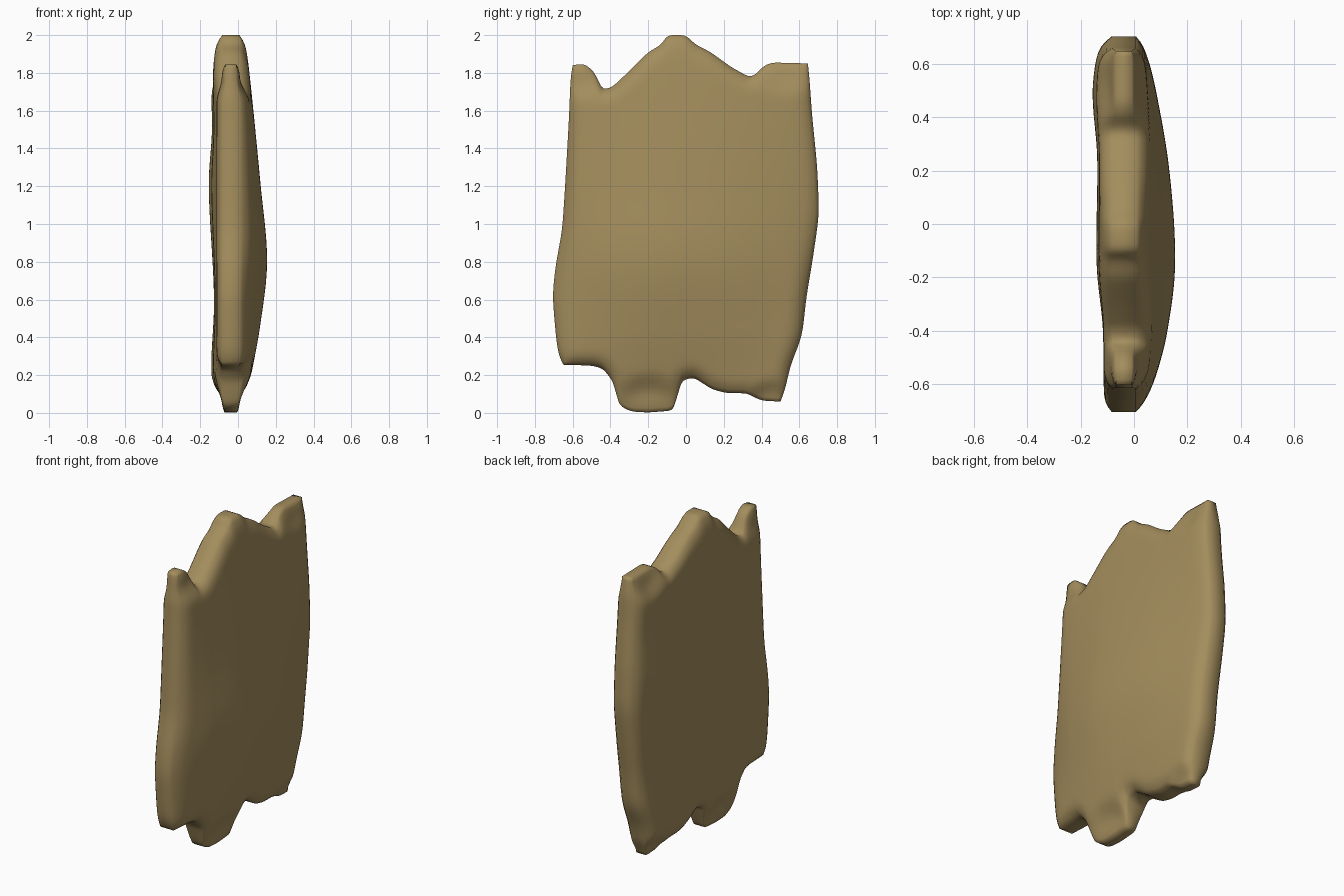
import bpy, bmesh, math
from mathutils import Vector
from mathutils.geometry import intersect_point_line

cube = bpy.data.objects.get("Cube")
if cube:
    bpy.data.objects.remove(cube)

N = 84            # grid cells per direction
MID = -0.038      # middle plane of the slab
RIM = 0.045       # half width of the flat rim
ROUND = 0.085     # width of the rounded border

# Ragged outline as four (y, z) edges
FRONT = [(-.65, .255), (-.675, .29), (-.69, .42), (-.707, .62), (-.692, .77), (-.655, .97),
         (-.64, 1.2), (-.62, 1.55), (-.61, 1.8), (-.6, 1.84)]
BACK = [(.5, .06), (.522, .1), (.55, .25), (.615, .4), (.635, .6), (.672, .82), (.705, 1.05),
        (.695, 1.3), (.665, 1.6), (.652, 1.8), (.645, 1.85)]
TOP = [(-.6, 1.84), (-.54, 1.85), (-.49, 1.81), (-.44, 1.71), (-.39, 1.725), (-.3, 1.81),
       (-.2, 1.91), (-.13, 1.95), (-.1, 2), (0, 2), (.05, 1.95), (.13, 1.91), (.24, 1.83),
       (.34, 1.775), (.38, 1.8), (.4, 1.83), (.45, 1.855), (.645, 1.85)]
BOTTOM = [(-.65, .255), (-.5, .25), (-.44, .235), (-.39, .17), (-.35, .035), (-.29, .005),
          (-.2, 0), (-.07, .01), (-.02, .17), (.04, .185), (.14, .12), (.22, .1), (.32, .1),
          (.4, .06), (.5, .055)]

# Thin torn tips: (y, z, reach)
TIPS = [(-.57, 1.88, .24), (.53, 1.93, .26), (-.2, -.04, .26), (.45, .03, .15)]


def resample(points):
    """N + 1 evenly spaced points along a polyline."""
    pts = [Vector(p) for p in points]
    lens = [(b - a).length for a, b in zip(pts, pts[1:])]
    out, total = [], sum(lens)
    for k in range(N + 1):
        s, i = total * k / N, 0
        while i < len(lens) - 1 and s > lens[i]:
            s -= lens[i]
            i += 1
        out.append(pts[i].lerp(pts[i + 1], min(s / lens[i], 1)))
    return out


def edge(points, passes):
    """Resampled outline edge with softened corners."""
    line = resample(points)
    for _ in range(passes):
        inner = [(a + 2 * b + c) / 4 for a, b, c in zip(line, line[1:], line[2:])]
        line = [line[0]] + inner + [line[-1]]
    return line


def ramp(keys, t):
    """Smooth curve through (position, value) keys."""
    t = min(max(t, keys[0][0]), keys[-1][0])
    last = len(keys) - 1

    def slope(k):
        (a, p), (b, q) = keys[max(k - 1, 0)], keys[min(k + 1, last)]
        return (q - p) / (b - a)

    i = 0
    while i < last - 1 and t > keys[i + 1][0]:
        i += 1
    (a, p), (b, q) = keys[i], keys[i + 1]
    w = b - a
    f = (t - a) / w
    g = 1 - f
    return (p * (1 + 2 * f) + slope(i) * w * f) * g * g + (q * (1 + 2 * g) - slope(i + 1) * w * g) * f * f


front, back = edge(FRONT, 12), edge(BACK, 12)
top, bottom = edge(TOP, 2), edge(BOTTOM, 2)
rim_loop = bottom + back[1:] + top[::-1][1:] + front[::-1][1:-1]


def patch(i, j):
    """Blend the four edges into a filled sheet."""
    u, v = i / N, j / N
    corners = (bottom[0].lerp(bottom[-1], u)).lerp(top[0].lerp(top[-1], u), v)
    return bottom[i].lerp(top[i], v) + front[j].lerp(back[j], u) - corners


def rim_distance(p):
    best = 9
    for a, b in zip(rim_loop, rim_loop[1:] + rim_loop[:1]):
        if (a - p).length < best + .05:
            q, f = intersect_point_line(p, a, b)
            f = min(max(f, 0), 1)
            best = min(best, (a.lerp(b, f) - p).length)
    return best


def tip_weight(p):
    w = max(1 - (p - Vector((y, z))).length / r for y, z, r in TIPS)
    w = min(max(w * 2, 0), 1)
    return w * w * (3 - 2 * w)


def depth(p, side):
    """Surface x of the broad left (+1) or right (-1) face."""
    y, z = p
    if side > 0:
        hump = ramp([(-.7, 0), (-.55, .45), (-.4, .76), (-.15, 1), (.2, .82), (.5, .4), (.7, 0)], y)
        hump *= ramp([(0, 0), (.2, .3), (.45, .68), (.8, 1), (1.2, .72), (1.8, .22), (2, 0)], z)
        full = .034 + .12 * hump
    else:
        hump = ramp([(-.7, .1), (-.4, .1), (-.15, .65), (.25, .6), (.5, 1), (.7, .4)], y)
        hump *= ramp([(0, 0), (.2, .7), (.6, .35), (1.2, 1), (1.5, .6), (1.8, .7), (2, 0)], z)
        full = -.112 - .043 * hump
    thin = tip_weight(p)
    full += (MID + side * .05 - full) * thin
    start = MID + side * RIM * (1 - .35 * thin)
    d = min(rim_distance(p) / ROUND, 1)
    return start + (full - start) * math.sqrt(max(0, 1 - (1 - d) ** 2))


# Slab body: two bulged sheets joined along the rim
bm = bmesh.new()
sheets = {}
for side in (1, -1):
    grid = [[None] * (N + 1) for _ in range(N + 1)]
    for i in range(N + 1):
        for j in range(N + 1):
            p = patch(i, j)
            grid[i][j] = bm.verts.new((depth(p, side), p.x, p.y))
    for i in range(N):
        for j in range(N):
            bm.faces.new((grid[i][j], grid[i + 1][j], grid[i + 1][j + 1], grid[i][j + 1]))
    sheets[side] = grid

ring = [(i, 0) for i in range(N)] + [(N, j) for j in range(N)]
ring += [(i, N) for i in range(N, 0, -1)] + [(0, j) for j in range(N, 0, -1)]
for (a, b), (c, d) in zip(ring, ring[1:] + ring[:1]):
    bm.faces.new((sheets[1][a][b], sheets[1][c][d], sheets[-1][c][d], sheets[-1][a][b]))

# Relax the sheets so the bulges flow together
inner = [g[i][j] for g in sheets.values() for i in range(1, N) for j in range(1, N)]
for _ in range(4):
    bmesh.ops.smooth_vert(bm, verts=inner, factor=.5, use_axis_x=True)
bmesh.ops.recalc_face_normals(bm, faces=bm.faces)
mesh = bpy.data.meshes.new("ragged_slab")
bm.to_mesh(mesh)
bm.free()
slab = bpy.data.objects.new("ragged_slab", mesh)
bpy.context.collection.objects.link(slab)

# Single tan colour
tan = bpy.data.materials.new("tan")
tan.use_nodes = True
colour = (.37, .268, .11, 1)
tan.diffuse_color = colour
tan.node_tree.nodes["Principled BSDF"].inputs["Base Color"].default_value = colour
mesh.materials.append(tan)

bpy.context.view_layer.objects.active = slab
slab.select_set(True)
bpy.ops.object.shade_smooth()
